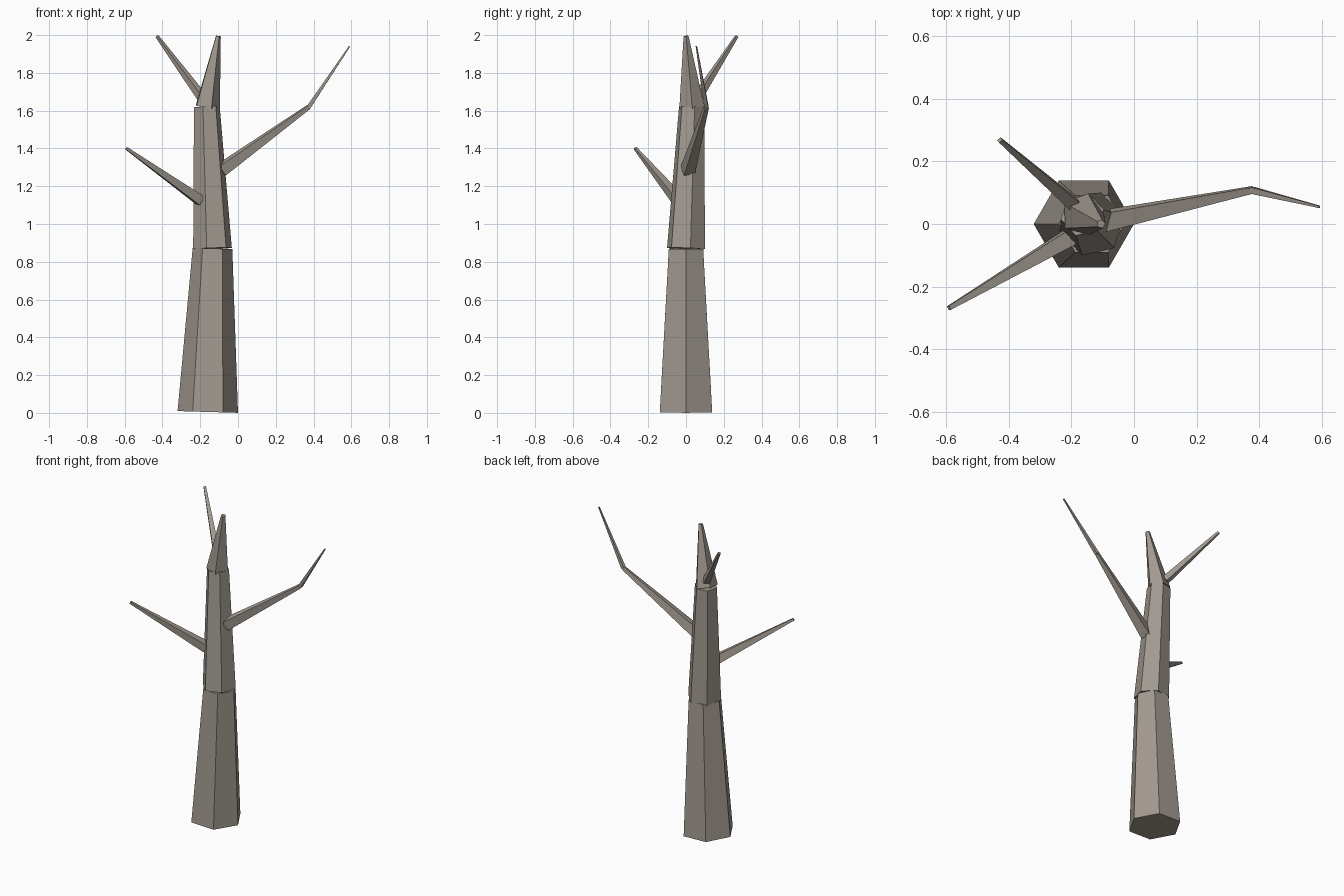
import bpy, bmesh, math
from mathutils import Vector

if "Cube" in bpy.data.objects:
    bpy.data.objects.remove(bpy.data.objects["Cube"])


def limb(name, p0, p1, r0, r1, sides, turn, ref=(0, 0, 1)):
    """Capped tapering prism from p0 to p1; turn sets the first corner's angle."""
    p0, p1 = Vector(p0), Vector(p1)
    d = (p1 - p0).normalized()
    u = Vector(ref).cross(d).normalized()
    v = d.cross(u)
    bm = bmesh.new()
    rings = []
    for p, r in ((p0, r0), (p1, r1)):
        ring = []
        for i in range(sides):
            a = math.radians(turn) + math.tau * i / sides
            ring.append(bm.verts.new(p + r * (math.cos(a) * u + math.sin(a) * v)))
        rings.append(ring)
    low, high = rings
    for i in range(sides):
        j = (i + 1) % sides
        bm.faces.new((low[i], low[j], high[j], high[i]))
    bm.faces.new(low[::-1])
    bm.faces.new(high)
    me = bpy.data.meshes.new(name)
    bm.to_mesh(me)
    bm.free()
    ob = bpy.data.objects.new(name, me)
    bpy.context.collection.objects.link(ob)
    me.materials.append(bark)
    return ob


bark = bpy.data.materials.new("bark")
bark.diffuse_color = (0.36, 0.32, 0.28, 1)
bark.use_nodes = True
bark.node_tree.nodes["Principled BSDF"].inputs["Base Color"].default_value = bark.diffuse_color
Y = (0, 1, 0)

# Trunk: two hexagonal sections and a five-sided spike
low, mid, top, tip = (-0.16, 0, 0.005), (-0.135, 0, 0.87), (-0.165, 0.03, 1.62), (-0.105, 0, 1.995)
limb("lower_trunk", low, mid, 0.16, 0.105, 6, 0, Y)
limb("middle_trunk", mid, top, 0.105, 0.07, 6, 13, Y)
limb("trunk_spike", top, tip, 0.07, 0.014, 5, 3, Y)

# Right branch with a bent twig
elbow = (0.375, 0.108, 1.62)
limb("right_branch", (-0.09, 0.01, 1.285), elbow, 0.043, 0.015, 4, 55)
limb("right_twig", elbow, (0.59, 0.055, 1.94), 0.015, 0.005, 4, 55)

# Left and upper back branches
limb("left_branch", (-0.2, -0.04, 1.125), (-0.59, -0.268, 1.4), 0.037, 0.01, 4, 37)
limb("upper_back_branch", (-0.19, 0.06, 1.67), (-0.428, 0.268, 1.993), 0.028, 0.01, 4, 37)
